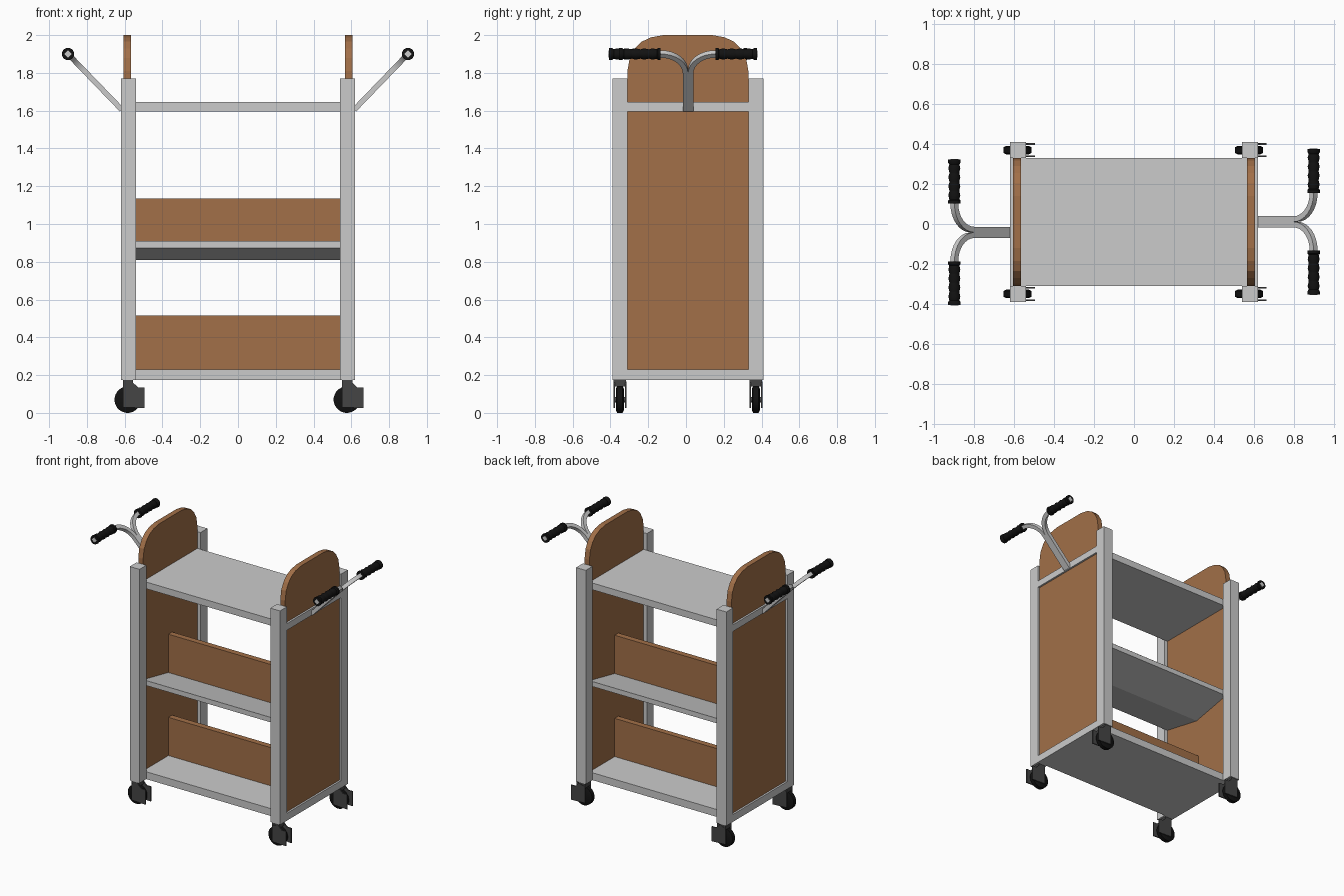
import bpy, bmesh, math
from mathutils import Vector

if "Cube" in bpy.data.objects:
    bpy.data.objects.remove(bpy.data.objects["Cube"])

CY = 0.01  # centre line of the frame in y


def material(name, col):
    m = bpy.data.materials.new(name)
    m.diffuse_color = (*col, 1)
    m.use_nodes = True
    m.node_tree.nodes["Principled BSDF"].inputs["Base Color"].default_value = m.diffuse_color
    return m


WOOD = material("wood", (0.36, 0.16, 0.065))
DARK = material("dark_metal", (0.06, 0.06, 0.06))
RUBBER = material("rubber", (0.006, 0.006, 0.006))


def finish(name, bm, mat=None, smooth=False):
    bmesh.ops.recalc_face_normals(bm, faces=bm.faces)
    me = bpy.data.meshes.new(name)
    bm.to_mesh(me)
    bm.free()
    ob = bpy.data.objects.new(name, me)
    bpy.context.collection.objects.link(ob)
    if mat:
        me.materials.append(mat)
    if smooth:
        bpy.ops.object.select_all(action='DESELECT')
        ob.select_set(True)
        bpy.context.view_layer.objects.active = ob
        bpy.ops.object.shade_smooth_by_angle(angle=math.radians(35))
    return ob


def loft(name, rings, mat=None, smooth=False):
    """Skin a list of equal closed rings and cap both ends."""
    bm = bmesh.new()
    rows = [[bm.verts.new(p) for p in r] for r in rings]
    n = len(rows[0])
    for a, b in zip(rows, rows[1:]):
        for i in range(n):
            j = (i + 1) % n
            bm.faces.new((a[i], a[j], b[j], b[i]))
    bm.faces.new(rows[0])
    bm.faces.new(rows[-1])
    return finish(name, bm, mat, smooth)


def box(name, x0, x1, y0, y1, z0, z1, mat=None):
    ring = [(x0, y0), (x1, y0), (x1, y1), (x0, y1)]
    return loft(name, [[(x, y, z) for x, y in ring] for z in (z0, z1)], mat)


def prism_x(name, yz, x0, x1, mat=None):
    return loft(name, [[(x, y, z) for y, z in yz] for x in (x0, x1)], mat)


def prism_y(name, xz, y0, y1, mat=None):
    return loft(name, [[(x, y, z) for x, z in xz] for y in (y0, y1)], mat)


def lathe_y(name, profile, centre, sides, mat):
    """Turn (y, radius) points about an axis parallel to y."""
    cx, cz = centre
    rings = []
    for y, r in profile:
        angs = [2 * math.pi * (i + 0.5) / sides for i in range(sides)]
        rings.append([(cx + r * math.cos(a), y, cz + r * math.sin(a)) for a in angs])
    return loft(name, rings, mat, True)


# Corner posts with casters
fork = [(-0.03, 0.03), (-0.03, 0.15), (0.02, 0.165), (0.05, 0.135), (0.085, 0.135), (0.085, 0.025)]
for sx, side in ((-1, "left"), (1, "right")):
    for sy, end in ((-1, "front"), (1, "back")):
        px, py = sx * 0.58, CY + sy * 0.36
        tag = f"{end}_{side}"
        box(f"post_{tag}", px - 0.04, px + 0.04, py - 0.04, py + 0.04, 0.175, 1.77)
        lathe_y(f"wheel_{tag}", [(py - 0.021, 0.058), (py - 0.015, 0.07), (py + 0.015, 0.07),
                                 (py + 0.021, 0.058)], (px - 0.004, 0.07), 24, RUBBER)
        lathe_y(f"axle_{tag}", [(py - 0.03, 0.015), (py + 0.03, 0.015)], (px, 0.07), 12, DARK)
        cheek = [(px + x, z) for x, z in fork]
        for s in (-1, 1):
            prism_y(f"fork_cheek_{tag}_{s}", cheek, py + s * 0.027, py + s * 0.035, DARK)
        box(f"fork_top_{tag}", px - 0.03, px + 0.025, py - 0.033, py + 0.033, 0.14, 0.177, DARK)

# Wooden end panels with rounded tops, and their rails
half = [(0.32, 0.2), (0.32, 1.81), (0.308, 1.88), (0.28, 1.93), (0.245, 1.965), (0.195, 1.988), (0.13, 2.0)]
outline = [(CY + y, z) for y, z in half] + [(CY - y, z) for y, z in reversed(half)]
for s, side in ((-1, "left"), (1, "right")):
    prism_x(f"end_panel_{side}", outline, s * 0.566, s * 0.606, WOOD)
    xa, xb = sorted((s * 0.56, s * 0.62))
    for z0, z1, lvl in ((0.175, 0.23, "lower"), (1.595, 1.645, "upper")):
        box(f"end_rail_{lvl}_{side}", xa, xb, CY - 0.32, CY + 0.32, z0, z1)

# Flat top and bottom shelves, V-shaped middle shelf
box("top_shelf", -0.567, 0.567, CY - 0.32, CY + 0.32, 1.595, 1.645)
box("bottom_shelf", -0.567, 0.567, CY - 0.32, CY + 0.32, 0.175, 0.23)
vee = [(-0.32, 0.91), (0, 0.845), (0.32, 0.91), (0.32, 0.873), (0, 0.81), (-0.32, 0.873)]
prism_x("middle_shelf", [(CY + y, z) for y, z in vee], -0.567, 0.567)

# Centre dividers
box("lower_divider", -0.567, 0.567, CY - 0.022, CY + 0.022, 0.225, 0.515, WOOD)
box("middle_divider", -0.567, 0.567, CY - 0.022, CY + 0.022, 0.835, 1.135, WOOD)

# Handles: two square tubes side by side that part into grips
H = 0.014
for s, side in ((-1, "left"), (1, "right")):
    hy = -0.042 if s < 0 else 0.011
    slope = Vector((s * 0.28, 0, 0.29)).normalized()
    normal = slope.cross(Vector((0, 1, 0)))
    end = Vector((s * 0.9, hy, 1.9))
    for d, end_name in ((-1, "front"), (1, "back")):
        R = 0.13
        path = [(-0.41, H, 0)]  # (along slope, sideways, heading)
        for i in range(9):
            a = math.pi / 2 * i / 8
            path.append((-R + R * math.sin(a), H + R - R * math.cos(a), a))
        path.append((0, 0.367, math.pi / 2))
        rings = []
        for u, v, a in path:
            c = end + slope * u + Vector((0, d * v, 0))
            n = -slope * math.sin(a) + Vector((0, d * math.cos(a), 0))
            rings.append([c + n * H * p + normal * H * q
                          for p, q in ((-1, -1), (1, -1), (1, 1), (-1, 1))])
        loft(f"handle_tube_{side}_{end_name}", rings, None, True)
        # ribbed grip
        prof = [(0.145, 0.033), (0.16, 0.033)]
        for k in range(4):
            y = 0.165 + k * 0.045
            prof += [(y, 0.026), (y + 0.022, 0.031), (y + 0.04, 0.026)]
        prof += [(0.35, 0.033), (0.365, 0.033)]
        lathe_y(f"grip_{side}_{end_name}", [(hy + d * y, r) for y, r in prof],
                (s * 0.9, 1.9), 12, RUBBER)
